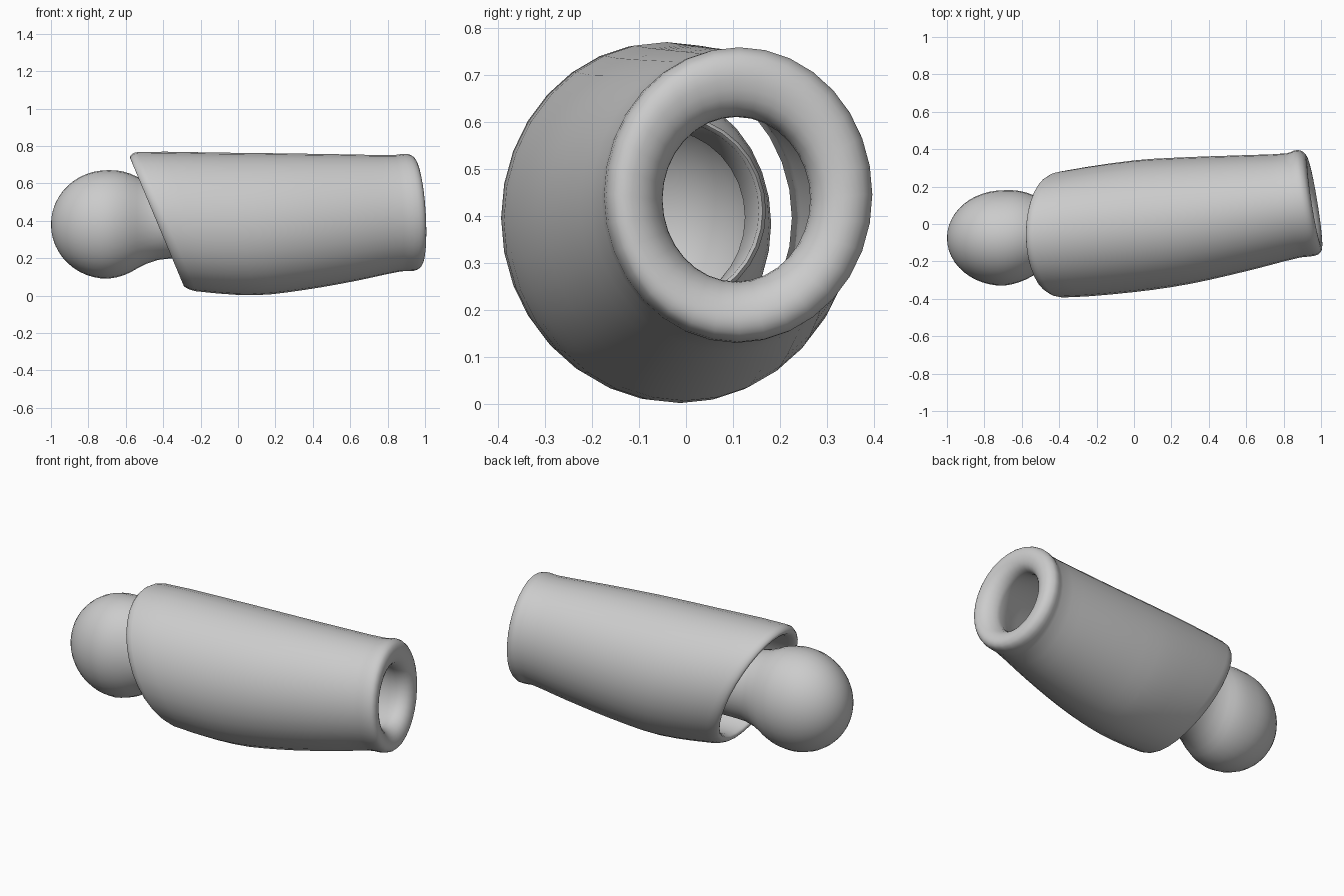
import bpy, bmesh, math
from mathutils import Vector

cube = bpy.data.objects.get("Cube")
if cube:
    bpy.data.objects.remove(cube, do_unlink=True)

SIDES = 32
grey = bpy.data.materials.new("light grey")
grey.use_nodes = True
grey.diffuse_color = (0.6, 0.6, 0.6, 1)
grey.node_tree.nodes["Principled BSDF"].inputs["Base Color"].default_value = (0.6, 0.6, 0.6, 1)


def resample(keys, steps):
    """Smooth the list of ring settings with a clamped cubic curve."""
    out = []
    for i in range(len(keys) - 1):
        a, b = Vector(keys[max(i - 1, 0)]), Vector(keys[i])
        c, d = Vector(keys[i + 1]), Vector(keys[min(i + 2, len(keys) - 1)])
        # limit tangents so unevenly spaced rings do not overshoot
        span = (c - b).length
        t0 = (c - a) * span / max((c - a).length, span)
        t1 = (d - b) * span / max((d - b).length, span)
        for k in range(steps):
            s = k / steps
            out.append(b * (2*s**3 - 3*s**2 + 1) + t0 * (s**3 - 2*s**2 + s)
                       + c * (3*s**2 - 2*s**3) + t1 * (s**3 - s**2))
    out.append(Vector(keys[-1]))
    return out


def loft(name, rings, closed=False):
    """Skin elliptical rings: x, y, z, y radius, z radius, y lean, z lean."""
    bm = bmesh.new()
    loops = []
    for x, y, z, ry, rz, ly, lz in rings:
        loop = []
        for i in range(SIDES):
            a = 2 * math.pi * i / SIDES
            dy, dz = ry * math.cos(a), rz * math.sin(a)
            loop.append(bm.verts.new((x - ly * dy - lz * dz, y + dy, z + dz)))
        loops.append(loop)
    pairs = list(zip(loops, loops[1:]))
    if closed:
        pairs.append((loops[-1], loops[0]))
    for p, q in pairs:
        for i in range(SIDES):
            j = (i + 1) % SIDES
            bm.faces.new((p[i], p[j], q[j], q[i]))
    bmesh.ops.remove_doubles(bm, verts=bm.verts, dist=0.0005)
    bmesh.ops.recalc_face_normals(bm, faces=bm.faces)
    mesh = bpy.data.meshes.new(name)
    bm.to_mesh(mesh)
    bm.free()
    mesh.materials.append(grey)
    obj = bpy.data.objects.new(name, mesh)
    bpy.context.collection.objects.link(obj)
    bpy.ops.object.select_all(action='DESELECT')
    bpy.context.view_layer.objects.active = obj
    obj.select_set(True)
    bpy.ops.object.shade_smooth_by_angle(angle=math.radians(50))
    return obj


# Sleeve: slanted rear lip, tapering outer wall, thick front rim, hollow inside
sleeve = [
    (-0.40, -0.055, 0.395, 0.28, 0.31, 0, 0.42),
    (-0.43, -0.055, 0.395, 0.295, 0.325, 0, 0.42),
    (-0.43, -0.055, 0.395, 0.318, 0.35, 0, 0.42),
    (-0.38, -0.055, 0.395, 0.338, 0.372, 0, 0.42),
    (0.00, -0.012, 0.383, 0.352, 0.381, 0, 0.25),
    (0.30, 0.019, 0.395, 0.339, 0.365, 0, 0.15),
    (0.60, 0.059, 0.417, 0.309, 0.338, 0.03, 0.10),
    (0.85, 0.099, 0.440, 0.279, 0.311, 0.12, 0.06),
    (0.92, 0.113, 0.445, 0.283, 0.313, 0.16, 0.06),
    (0.955, 0.113, 0.445, 0.265, 0.295, 0.16, 0.06),
    (0.965, 0.11, 0.44, 0.225, 0.25, 0.16, 0.06),
    (0.94, 0.108, 0.435, 0.178, 0.197, 0.16, 0.06),
    (0.88, 0.107, 0.435, 0.157, 0.175, 0.14, 0.06),
    (0.72, 0.08, 0.43, 0.20, 0.22, 0.05, 0.08),
    (0.30, 0.019, 0.40, 0.26, 0.28, 0, 0.15),
    (-0.40, -0.055, 0.395, 0.28, 0.31, 0, 0.42),
]
loft("sleeve", resample(sleeve, 3))


def on_axis(x, ry, rz):
    """Ring on the joint axis, which drifts towards the sleeve centre."""
    t = max(0, x + 0.7)
    return (x, -0.075 + 0.09 * t, 0.38 + 0.06 * t, ry, rz, 0, 0)


def dome(rx, ry, rz, start, end, count):
    """Rings of an ellipsoid swept from its pole, angles in degrees."""
    rings = []
    for i in range(count + 1):
        a = math.radians(start + (end - start) * i / count)
        rings.append(on_axis(-0.7 - rx * math.cos(a), ry * math.sin(a), rz * math.sin(a)))
    return rings


# Ball joint: rounded bulb flowing into an open, hollow neck
neck = [(-0.49, 0.196, 0.223), (-0.43, 0.188, 0.206), (-0.36, 0.194, 0.202),
        (-0.2, 0.2, 0.205), (-0.19, 0.192, 0.197), (-0.2, 0.185, 0.19),
        (-0.42, 0.175, 0.185)]
ball = dome(0.3, 0.255, 0.29, 0, 122, 16)
ball += [on_axis(*n) for n in neck]
ball += dome(0.27, 0.23, 0.26, 125, 0, 12)
loft("ball_joint", ball)
